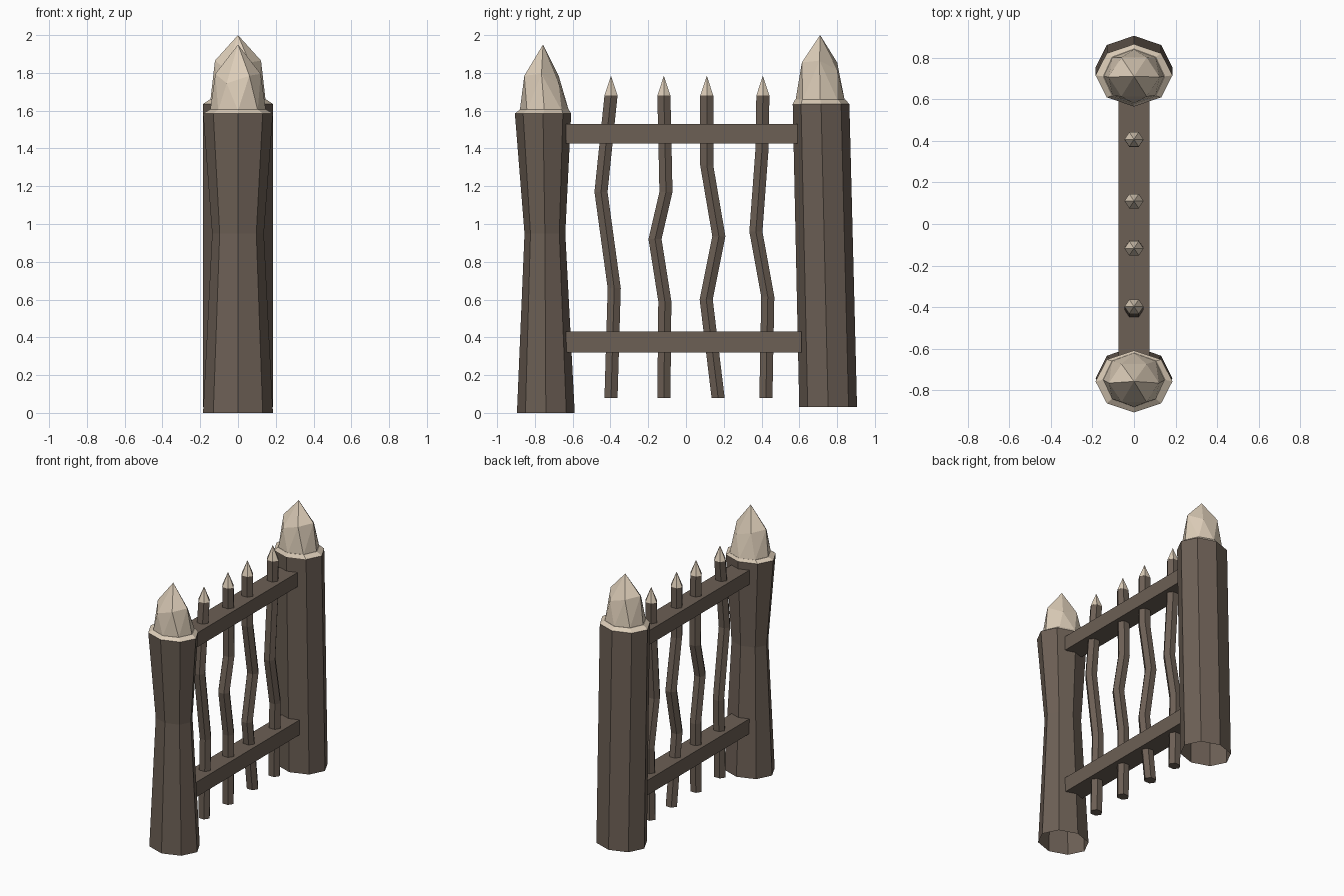
import bpy, bmesh, math

if "Cube" in bpy.data.objects:
    bpy.data.objects.remove(bpy.data.objects["Cube"])


def material(name, rgb):
    m = bpy.data.materials.new(name)
    m.diffuse_color = (*rgb, 1)
    m.use_nodes = True
    m.node_tree.nodes["Principled BSDF"].inputs["Base Color"].default_value = m.diffuse_color
    return m


WOOD = material("dark_wood", (0.15, 0.115, 0.09))
PALE = material("pale_cut_wood", (0.72, 0.61, 0.48))


def finish(bm, name, mat):
    bmesh.ops.recalc_face_normals(bm, faces=bm.faces)
    me = bpy.data.meshes.new(name)
    bm.to_mesh(me)
    bm.free()
    me.materials.append(mat)
    ob = bpy.data.objects.new(name, me)
    bpy.context.collection.objects.link(ob)
    return ob


def ring(bm, y, z, rx, ry, n, turn=0.0):
    return [bm.verts.new((rx * math.cos(turn + math.tau * i / n),
                          y + ry * math.sin(turn + math.tau * i / n), z)) for i in range(n)]


def loft(name, sections, n, mat, bottom=False, top=False):
    """Join stacked (y, z, rx, ry) sections into a faceted tube; rx = 0 makes a point."""
    bm = bmesh.new()
    rings = [ring(bm, *s, n) for s in sections]
    for a, b in zip(rings, rings[1:]):
        for i in range(n):
            j = (i + 1) % n
            bm.faces.new((a[i], a[j], b[j], b[i]))
    if bottom:
        bm.faces.new(rings[0][::-1])
    if top:
        bm.faces.new(rings[-1])
    bmesh.ops.remove_doubles(bm, verts=bm.verts, dist=0.0005)
    return finish(bm, name, mat)


def carved_tip(name, base, shoulder, apex, turn):
    """Roughly hewn point: hull over octagonal base, six-sided shoulder and apex."""
    bm = bmesh.new()
    ring(bm, *base, 8)
    for i, v in enumerate(ring(bm, *shoulder, 6, turn)):
        v.co.z += (0.02, -0.03, 0.01)[i % 3]
    bm.verts.new(apex)
    bmesh.ops.convex_hull(bm, input=bm.verts)
    return finish(bm, name, PALE)


# Front post, pinched at the waist, open underneath
loft("front_post", [(-0.742, 0, 0.185, 0.153), (-0.747, 0.95, 0.137, 0.108),
                    (-0.757, 1.585, 0.185, 0.149)], 8, WOOD)
loft("front_post_rim", [(-0.757, 1.585, 0.185, 0.149), (-0.75, 1.605, 0.15, 0.13)], 8, PALE, top=True)
carved_tip("front_post_tip", (-0.75, 1.6, 0.148, 0.13), (-0.765, 1.775, 0.12, 0.105),
           (0, -0.757, 1.95), 0.0)

# Rear post, straight with a slight lean
loft("rear_post", [(0.7525, 0.03, 0.185, 0.153), (0.715, 1.635, 0.185, 0.15)], 8, WOOD)
loft("rear_post_rim", [(0.715, 1.635, 0.185, 0.15), (0.71, 1.66, 0.148, 0.132)], 8, PALE, top=True)
carved_tip("rear_post_tip", (0.71, 1.655, 0.146, 0.13), (0.707, 1.845, 0.122, 0.108),
           (0, 0.71, 2.0), 0.0)

# Cross rails
for name, y0, y1, z0, z1 in (("lower_rail", -0.635, 0.612, 0.32, 0.43),
                             ("upper_rail", -0.635, 0.59, 1.425, 1.53)):
    bm = bmesh.new()
    bmesh.ops.create_cube(bm, size=1)
    for v in bm.verts:
        v.co = (v.co.x * 0.147, (y0 + y1) / 2 + v.co.y * (y1 - y0),
                (z0 + z1) / 2 + v.co.z * (z1 - z0))
    finish(bm, name, WOOD)

# Crooked six-sided pickets with pale points
pickets = [
    [(-0.397, 0.08), (-0.38, 0.66), (-0.45, 1.17), (-0.397, 1.68)],
    [(-0.117, 0.08), (-0.112, 0.59), (-0.164, 0.92), (-0.106, 1.17), (-0.117, 1.68)],
    [(0.17, 0.08), (0.107, 0.60), (0.174, 0.935), (0.11, 1.31), (0.11, 1.68)],
    [(0.423, 0.08), (0.433, 0.615), (0.37, 0.96), (0.402, 1.39), (0.407, 1.68)],
]
for k, path in enumerate(pickets, 1):
    loft(f"picket_{k}", [(y, z, 0.045, 0.04) for y, z in path], 6, WOOD, bottom=True, top=True)
    y = path[-1][0]
    loft(f"picket_tip_{k}", [(y, 1.68, 0.046, 0.04), (y, 1.785, 0, 0)], 6, PALE)
